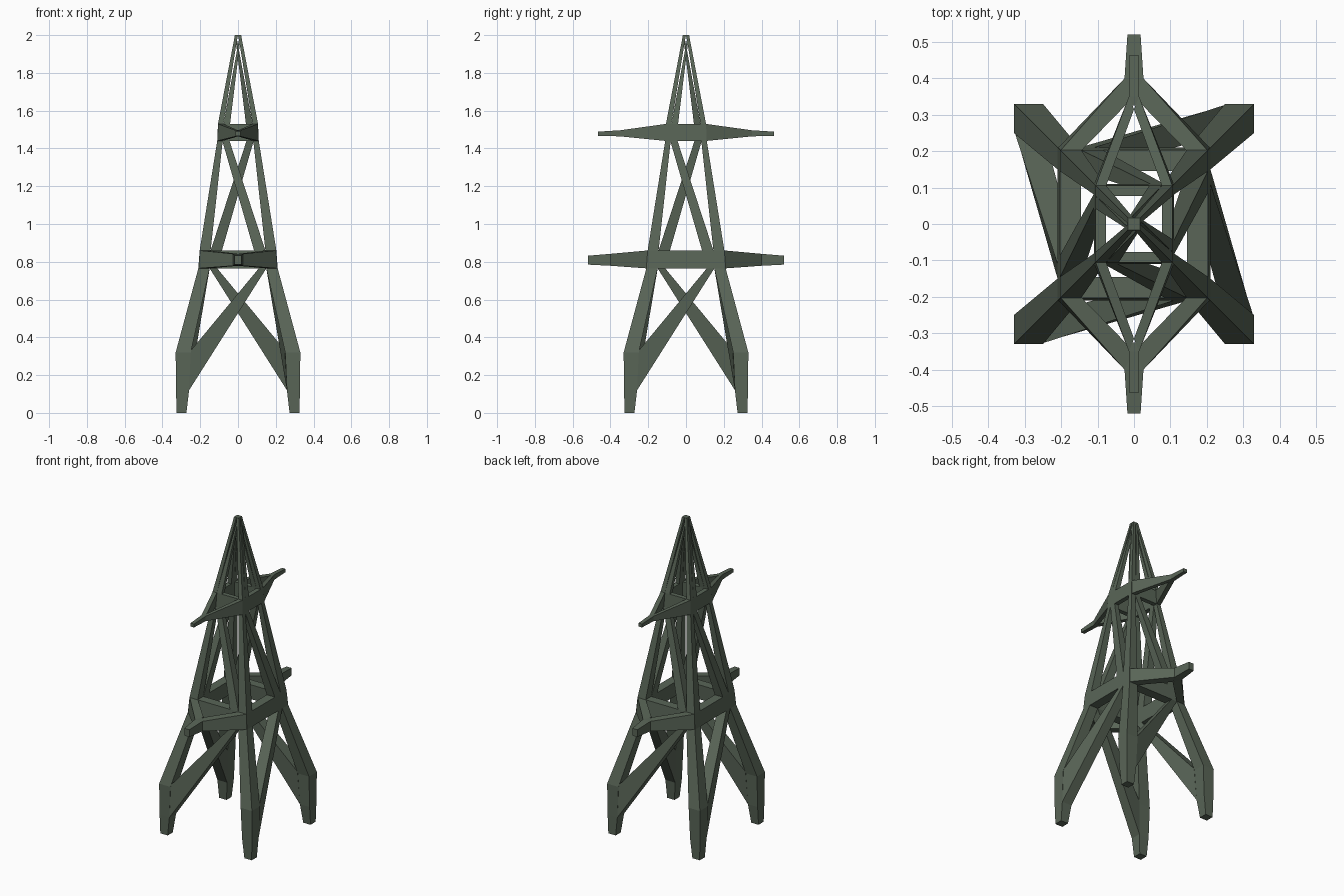
import bpy, bmesh
from math import pi
from mathutils import Matrix, Vector

if "Cube" in bpy.data.objects:
    bpy.data.objects.remove(bpy.data.objects["Cube"])

mat = bpy.data.materials.new("dark_green_steel")
mat.diffuse_color = (0.10, 0.13, 0.095, 1)
mat.use_nodes = True
mat.node_tree.nodes["Principled BSDF"].inputs["Base Color"].default_value = mat.diffuse_color

# Leg profile: height, outer face distance, inner face distance from the axis
PROFILE = [(0, .325, .273), (.12, .328, .259), (.32, .33, .25), (.765, .21, .15),
           (.86, .203, .145), (1.44, .11, .081), (1.53, .106, .077),
           (1.97, .022, .006), (2.0, .017, 0)]


def at(z, col):
    """Interpolate the leg profile at height z."""
    for a, b in zip(PROFILE, PROFILE[1:]):
        if z <= b[0]:
            t = (z - a[0]) / (b[0] - a[0])
            return a[col] + t * (b[col] - a[col])


def loft(name, rings, turn=0, mirror=(1, 1)):
    """Skin a stack of four-point rings, closed at both ends."""
    bm = bmesh.new()
    rot = Matrix.Rotation(turn * pi / 2, 3, 'Z')
    vs = [[bm.verts.new(rot @ Vector((x * mirror[0], y * mirror[1], z)))
           for x, y, z in r] for r in rings]
    for a, b in zip(vs, vs[1:]):
        for i in range(4):
            j = (i + 1) % 4
            bm.faces.new((a[i], a[j], b[j], b[i]))
    bm.faces.new(vs[0])
    bm.faces.new(vs[-1])
    bmesh.ops.recalc_face_normals(bm, faces=bm.faces)
    me = bpy.data.meshes.new(name)
    bm.to_mesh(me)
    bm.free()
    me.materials.append(mat)
    ob = bpy.data.objects.new(name, me)
    bpy.context.collection.objects.link(ob)
    return ob


def panel(name, pts, turn):
    """Slab lying in the sloping front face, as deep as the legs."""
    loft(name, [[(x, -at(z, c), z) for x, z in pts] for c in (1, 2)], turn)


for k in range(4):
    # Corner leg
    loft("leg", [[(o, -o, z), (o, -i, z), (i, -i, z), (i, -o, z)]
                 for z, o, i in PROFILE], k)
    # One diagonal brace per face in each storey
    panel("lower_brace", [(-.259, .12), (.15, .765), (.11, .765), (-.25, .33)], k)
    panel("middle_brace", [(.085, .86), (.145, .86), (-.045, 1.44), (-.083, 1.44)], k)
    panel("upper_brace", [(-.077, 1.53), (-.042, 1.53), (.012, 1.97), (.004, 1.97)], k)
    # Horizontal ring beams
    for name, z0, z1 in (("lower_ring_beam", .765, .86), ("upper_ring_beam", 1.44, 1.53)):
        a, b = at(z0, 2), at(z1, 2)
        panel(name, [(-a, z0), (a, z0), (b, z1), (-b, z1)], k)


def cross_arm(name, z0, z1, zk, ze, knee, end, kw, ew, crotch):
    """V of two bars from the corners to a short tip, at front and back."""
    for sy in (-1, 1):
        for sx in (-1, 1):
            base = [(at(z, c), at(z, 1) - .002, z)
                    for z, c in ((z0, 1), (z1, 1), (z1, 2), (z0, 2))]
            tip = [(kw, knee, zk[0]), (kw, knee, zk[1]),
                   (0, crotch, zk[1]), (0, crotch, zk[0])]
            loft(name + "_bar", [base, tip], 0, (sx, sy))
        ring = lambda w, y, z: [(-w, y, z[0]), (w, y, z[0]), (w, y, z[1]), (-w, y, z[1])]
        loft(name + "_tip", [ring(kw * .5, crotch + .01, zk), ring(kw, knee, zk),
                             ring(ew, end, ze)], 0, (1, sy))


cross_arm("lower_arm", .765, .86, (.779, .842), (.785, .832), .40, .52, .026, .018, .35)
cross_arm("upper_arm", 1.44, 1.53, (1.464, 1.496), (1.467, 1.489), .35, .465, .014, .012, .315)
